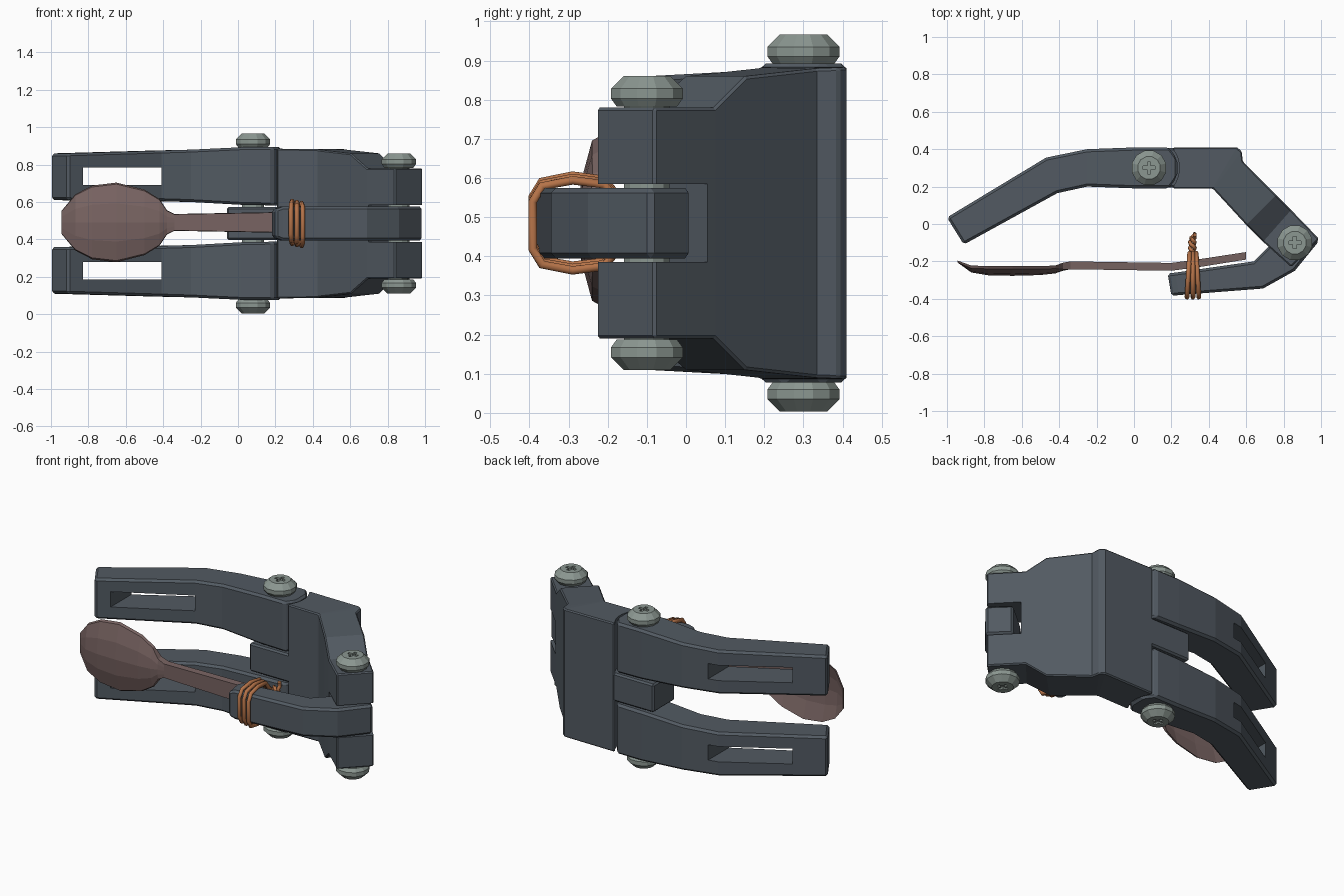
import bpy, bmesh, math
from mathutils import Vector

if "Cube" in bpy.data.objects:
    bpy.data.objects.remove(bpy.data.objects["Cube"])

MID = 0.485  # mirror plane height


def mat(name, rgb):
    m = bpy.data.materials.new(name)
    m.diffuse_color = (*rgb, 1)
    m.use_nodes = True
    m.node_tree.nodes["Principled BSDF"].inputs["Base Color"].default_value = m.diffuse_color
    return m


BODY = mat("slate_grey", (0.084, 0.102, 0.122))
STEEL = mat("pale_steel", (0.26, 0.31, 0.285))
SPOON = mat("dull_brown", (0.19, 0.127, 0.122))
WIRE = mat("copper", (0.46, 0.17, 0.065))


def sections(name, rings, material):
    """Skin a list of closed cross-sections."""
    bm = bmesh.new()
    vs = [[bm.verts.new(p) for p in r] for r in rings]
    n = len(vs[0])
    for a, b in zip(vs, vs[1:]):
        for i in range(n):
            bm.faces.new((a[i], a[(i + 1) % n], b[(i + 1) % n], b[i]))
    bm.faces.new(vs[0])
    bm.faces.new(vs[-1])
    bmesh.ops.recalc_face_normals(bm, faces=bm.faces)
    me = bpy.data.meshes.new(name)
    bm.to_mesh(me)
    bm.free()
    ob = bpy.data.objects.new(name, me)
    bpy.context.collection.objects.link(ob)
    if material:
        me.materials.append(material)
    return ob


def bar(name, stations, material=BODY, flip=False):
    """Bar through stations of (outer xy, inner xy, low z, high z)."""
    rings = []
    for o, i, z0, z1 in stations:
        if flip:
            z0, z1 = 2 * MID - z1, 2 * MID - z0
        rings.append([(*o, z0), (*i, z0), (*i, z1), (*o, z1)])
    return sections(name, rings, material)


def lathe(name, cx, cy, profile, material, n=12):
    return sections(name, [[(cx + r * math.cos(2 * math.pi * (k + .5) / n),
                             cy + r * math.sin(2 * math.pi * (k + .5) / n), z)
                            for k in range(n)] for r, z in profile], material)


def apply(ob, mod):
    bpy.context.view_layer.objects.active = ob
    bpy.ops.object.modifier_apply(modifier=mod.name)


def bevel(ob, w=0.013):
    m = ob.modifiers.new("bevel", 'BEVEL')
    m.width, m.segments, m.limit_method = w, 1, 'ANGLE'
    m.angle_limit = math.radians(40)
    apply(ob, m)


def cut(ob, cutter):
    m = ob.modifiers.new("cut", 'BOOLEAN')
    m.operation, m.object, m.solver = 'DIFFERENCE', cutter, 'EXACT'
    apply(ob, m)
    bpy.data.objects.remove(cutter)


def block(x0, x1, y0, y1, z0, z1):
    return bar("cutter", [((x0, y1), (x0, y0), z0, z1), ((x1, y1), (x1, y0), z0, z1)], None)


# Two bent fingers with slots and rounded hinge ends
finger = [((-1, .035), (-.91, -.11), .61, .86),
          ((-.47, .355), (-.41, .165), .605, .875),
          ((-.25, .40), (-.25, .20), .60, .88),
          ((.02, .41), (.02, .19), .585, .893),
          ((.185, .41), (.185, .19), .582, .893),
          ((.215, .37), (.215, .23), .582, .893),
          ((.232, .33), (.232, .27), .582, .893)]
for label, flip in (("upper", False), ("lower", True)):
    f = bar(label + "_finger", finger, flip=flip)
    bevel(f)
    z0, z1 = (.185, .28) if flip else (.69, .785)
    cut(f, block(-.83, -.41, -.5, .6, z0, z1))

# Palm slab, narrowed to a fork at the thumb pivot


def sym(o, i, h):
    return (o, i, MID - h, MID + h)


palm = bar("palm", [sym((.208, .41), (.208, .19), .40),
                    sym((.55, .41), (.42, .19), .398),
                    sym((.575, .39), (.425, .185), .397),
                    sym((.582, .335), (.43, .18), .395),
                    sym((.76, .155), (.60, -.005), .375),
                    sym((.84, .075), (.69, -.095), .295),
                    sym((.99, -.08), (.84, -.23), .295)])
bevel(palm)
cut(palm, lathe("cutter", .08, .30, [(.163, -.2), (.163, 1.2)], None, 32))
slot = [(.91, .105), (.66, -.14), (.86, -.4), (1.2, -.1)]
cut(palm, sections("cutter", [[(*p, z) for p in slot] for z in (.385, .585)], None))

# Hinge tongue between the fingers
tongue = bar("finger_hinge_tongue", [sym((-.06, .405), (-.06, .195), .0875),
                                     sym((.26, .405), (.26, .195), .0875)])
bevel(tongue, .01)

# Thumb
thumb = bar("thumb", [sym((.20, -.385), (.18, -.265), .075),
                      sym((.24, -.38), (.22, -.26), .09),
                      sym((.69, -.345), (.64, -.20), .09),
                      sym((.86, -.25), (.72, -.12), .09),
                      sym((.99, -.09), (.88, .015), .09)])
bevel(thumb)

# Pivot bolts: domed heads at both ends of one shaft, with cross recesses
for name, cx, cy, base in (("finger_bolt", .08, .30, .405), ("thumb_bolt", .86, -.10, .298)):
    half = [(.06, base), (.08, base), (.095, base + .02),
            (.095, base + .045), (.062, base + .077)]
    prof = [(r, MID - h) for r, h in reversed(half)] + [(r, MID + h) for r, h in half]
    bolt = lathe(name, cx, cy, prof, STEEL)
    top = base + .077
    for s in (-1, 1):
        z = sorted((MID + s * (top - .012), MID + s * (top + .05)))
        for a, b in ((.032, .009), (.009, .032)):
            cut(bolt, block(cx - a, cx + a, cy - b, cy + b, *z))

# Spoon: x, half width, rim y, bowl depth, thickness
rings = []
for x, w, y, d, t in [(-.945, .06, -.195, 0, .01), (-.87, .15, -.222, .022, .015),
                      (-.78, .197, -.225, .034, .015), (-.65, .213, -.225, .037, .015),
                      (-.50, .175, -.225, .033, .015), (-.42, .125, -.222, .025, .017),
                      (-.38, .065, -.207, .008, .035), (-.34, .045, -.20, 0, .042),
                      (.20, .055, -.208, 0, .042), (.35, .05, -.188, 0, .042),
                      (.60, .035, -.15, 0, .04)]:
    ts = [-1, -.5, 0, .5, 1]
    back = [(x, y - d * (1 - k * k), .491 + w * k) for k in ts]
    front = [(x, y - t - d * (1 - k * k), .491 + w * k * .96) for k in reversed(ts)]
    rings.append(back + front)
sections("spoon", rings, SPOON)


# Copper wire lashing
def wire(name, paths, radius=.0125):
    cu = bpy.data.curves.new(name, 'CURVE')
    cu.dimensions, cu.bevel_depth, cu.bevel_resolution = '3D', radius, 1
    cu.use_fill_caps = True
    for pts, closed in paths:
        sp = cu.splines.new('POLY')
        sp.points.add(len(pts) - 1)
        for p, c in zip(sp.points, pts):
            p.co = (*c, 1)
        sp.use_cyclic_u = closed
    ob = bpy.data.objects.new(name, cu)
    bpy.context.collection.objects.link(ob)
    cu.materials.append(WIRE)
    bpy.ops.object.select_all(action='DESELECT')
    ob.select_set(True)
    bpy.context.view_layer.objects.active = ob
    bpy.ops.object.convert(target='MESH')


side = [(-.392, .06), (-.368, .10), (-.29, .115), (-.21, .105), (-.155, .04)]
loop = side + [(y, -h) for y, h in reversed(side)]
loops = [([(x + .06 * (y + .28) * (k - 1) * -1, y, MID + h + .006 * (1 - k))
           for y, h in loop], True) for k, x in enumerate((.29, .315, .34))]
wire("wire_lashing", loops)

# Twisted wire ends
twist = []
for ph in (0, math.pi):
    pts = [(.312 + .014 * math.cos(ph + k * 1.1), -.16 + .0105 * k,
            .49 + .014 * math.sin(ph + k * 1.1)) for k in range(9)]
    s = 1 if ph else -1
    pts += [(.312 + .012 * s, -.065 + .012 * s, .50), (.325, -.058, .50 + .03 * s)]
    twist.append((pts, False))
wire("wire_twist", twist, .011)
